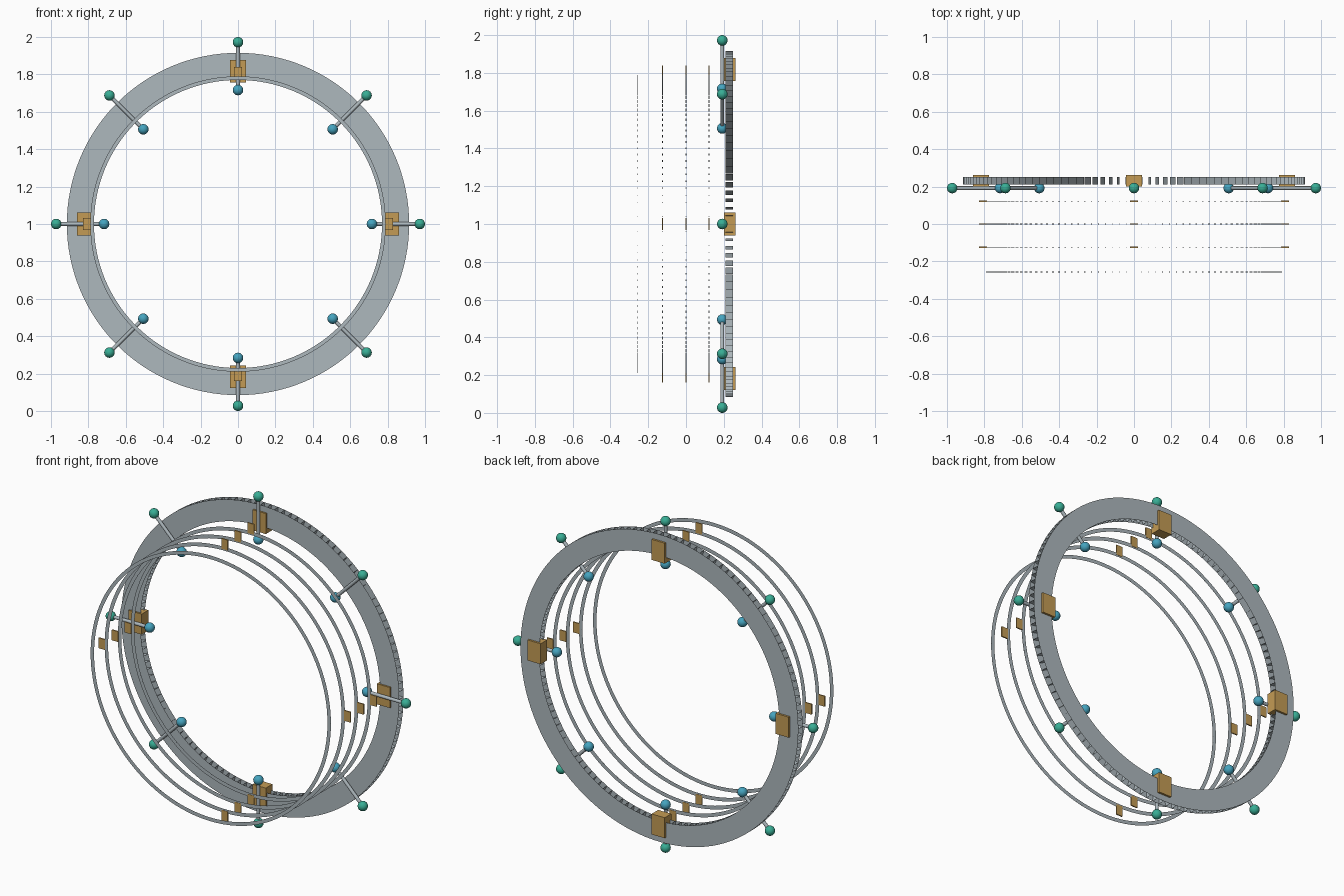
import bpy, bmesh
from math import sin, cos, pi
from mathutils import Matrix, Vector

cube = bpy.data.objects.get("Cube")
if cube:
    bpy.data.objects.remove(cube, do_unlink=True)

CENTRE_Z = 1.0
SEGMENTS = 128


def material(name, rgb):
    mat = bpy.data.materials.new(name)
    mat.use_nodes = True
    mat.diffuse_color = (*rgb, 1)
    mat.node_tree.nodes["Principled BSDF"].inputs["Base Color"].default_value = (*rgb, 1)
    return mat


steel = material("grey_steel", (0.42, 0.48, 0.51))
gold = material("gold", (0.55, 0.33, 0.09))
teal = material("teal", (0.04, 0.42, 0.30))
blue = material("sky_blue", (0.06, 0.37, 0.52))


def finish(bm, name, mat, smooth=False):
    mesh = bpy.data.meshes.new(name)
    bm.to_mesh(mesh)
    bm.free()
    mesh.materials.append(mat)
    for face in mesh.polygons:
        face.use_smooth = smooth
    obj = bpy.data.objects.new(name, mesh)
    bpy.context.collection.objects.link(obj)
    return obj


def polar(radius, angle, y):
    return Vector((radius * cos(angle), y, CENTRE_Z + radius * sin(angle)))


def ribbed_ring(name, inner, outer, y, depth):
    """Two flat annuli joined by radial ribs, with open rims."""
    bm = bmesh.new()
    ribs = []
    for i in range(SEGMENTS):
        a = 2 * pi * i / SEGMENTS
        corners = [(inner, -1), (outer, -1), (outer, 1), (inner, 1)]
        ribs.append([bm.verts.new(polar(r, a, y + s * depth / 2)) for r, s in corners])
    for i, rib in enumerate(ribs):
        nxt = ribs[(i + 1) % SEGMENTS]
        bm.faces.new(rib)
        bm.faces.new((rib[0], rib[1], nxt[1], nxt[0]))
        bm.faces.new((rib[3], nxt[3], nxt[2], rib[2]))
    return finish(bm, name, steel)


def box(name, centre, size):
    bm = bmesh.new()
    bmesh.ops.create_cube(bm, size=1, matrix=Matrix.Translation(centre) @ Matrix.Diagonal((*size, 1)))
    return finish(bm, name, gold)


def ball(name, centre, mat):
    bm = bmesh.new()
    bmesh.ops.create_uvsphere(bm, u_segments=24, v_segments=16, radius=0.028,
                              matrix=Matrix.Translation(centre))
    return finish(bm, name, mat, True)


def rod(name, start, end):
    bm = bmesh.new()
    axis = end - start
    turn = axis.to_track_quat('Z', 'Y').to_matrix().to_4x4()
    bmesh.ops.create_cone(bm, cap_ends=True, segments=16, radius1=0.01, radius2=0.01,
                          depth=axis.length, matrix=Matrix.Translation((start + end) / 2) @ turn)
    obj = finish(bm, name, steel, True)
    for face in obj.data.polygons:
        face.use_smooth = len(face.vertices) == 4
    return obj


# Wide back ring and four thin rings in front of it
ribbed_ring("main_ring", 0.79, 0.915, 0.23, 0.04)
thin_rings = (0.122, 0.0, -0.124, -0.256)
for n, y in enumerate(thin_rings):
    ribbed_ring(f"thin_ring_{n + 1}", 0.77, 0.79, y, 0.004)

# Upright gold blocks on the main ring, small plates on three thin rings
for q, side in enumerate(("left", "top", "right", "bottom")):
    angle = q * pi / 2
    box(f"block_{side}", polar(0.817, angle, 0.231), (0.086, 0.062, 0.122))
    for n, y in enumerate(thin_rings[:3]):
        box(f"plate_{side}_{n + 1}", polar(0.808, angle, y), (0.042, 0.007, 0.062))

# Eight radial rods with a ball at each end
for k in range(8):
    angle = k * pi / 4
    inner, outer = polar(0.716, angle, 0.192), polar(0.972, angle, 0.192)
    rod(f"spoke_rod_{k + 1}", inner, outer)
    ball(f"inner_ball_{k + 1}", inner, blue)
    ball(f"outer_ball_{k + 1}", outer, teal)
